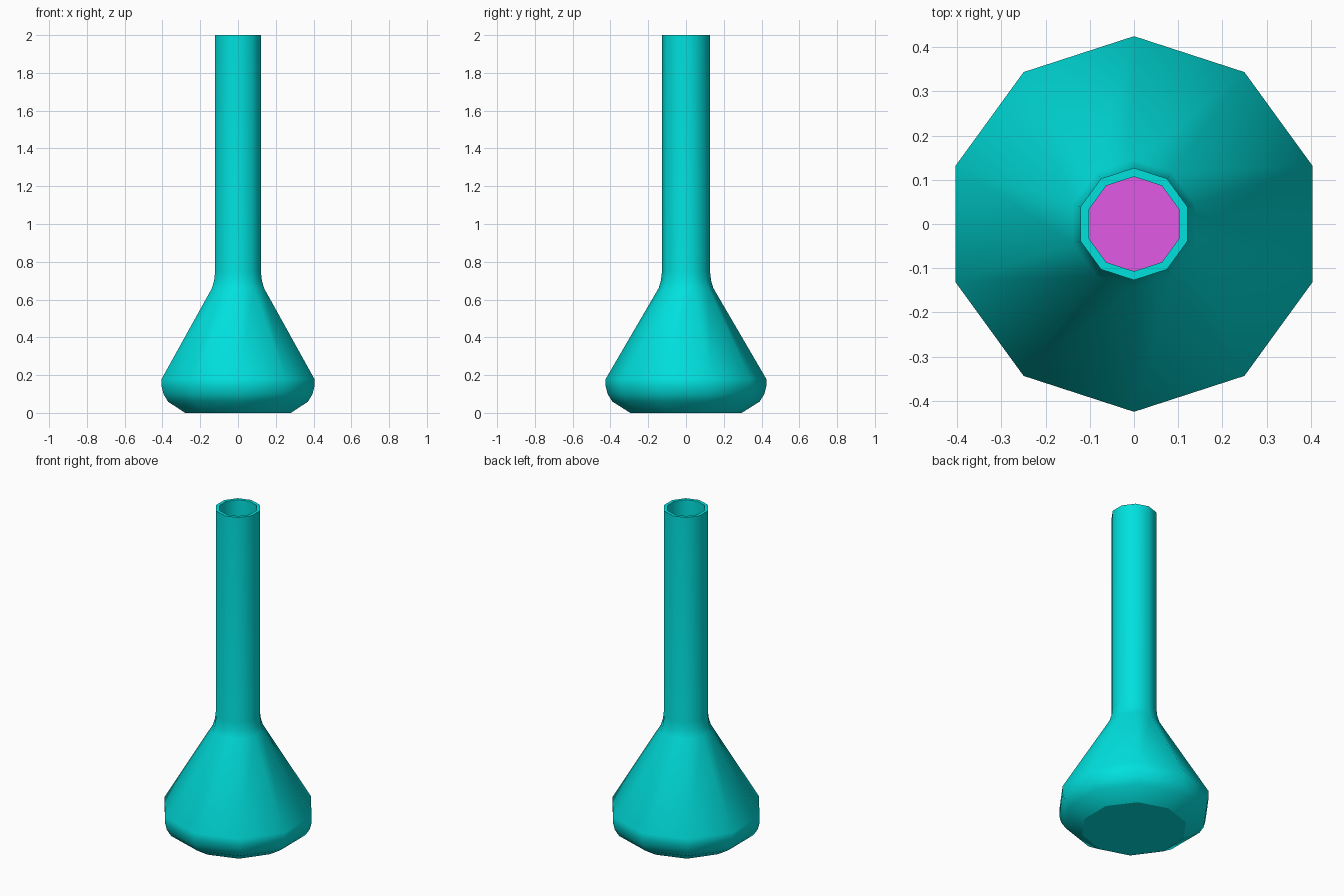
import bpy, bmesh, math

if "Cube" in bpy.data.objects:
    bpy.data.objects.remove(bpy.data.objects["Cube"])

SIDES = 10


def material(name, rgb):
    m = bpy.data.materials.new(name)
    m.diffuse_color = (*rgb, 1)
    m.use_nodes = True
    m.node_tree.nodes["Principled BSDF"].inputs["Base Color"].default_value = m.diffuse_color
    return m


def lathe(name, profile, mat, sharp_rings, cap_end):
    """Revolve (radius, z) points into a ten-sided body, closing the start and optionally the end."""
    bm = bmesh.new()
    rings = []
    for r, z in profile:
        rings.append([bm.verts.new((r * math.cos(math.pi / 2 + i * math.tau / SIDES),
                                    r * math.sin(math.pi / 2 + i * math.tau / SIDES), z))
                      for i in range(SIDES)])
    for a, b in zip(rings, rings[1:]):
        for i in range(SIDES):
            j = (i + 1) % SIDES
            bm.faces.new((a[i], a[j], b[j], b[i]))
    bm.faces.new(rings[0][::-1])
    if cap_end:
        bm.faces.new(rings[-1])
    for f in bm.faces:
        f.smooth = True
    # keep the base and rim edges crisp
    for k in sharp_rings:
        ring = rings[k]
        for i in range(SIDES):
            bm.edges.get((ring[i], ring[(i + 1) % SIDES])).smooth = False
    me = bpy.data.meshes.new(name)
    bm.to_mesh(me)
    bm.free()
    me.materials.append(mat)
    ob = bpy.data.objects.new(name, me)
    bpy.context.collection.objects.link(ob)
    return ob


glass = material("teal_glass", (0.0, 0.75, 0.73))
fluid = material("magenta_liquid", (0.75, 0.1, 0.78))

# Flask: outer wall up to the rim, then inner wall down to the inner floor
outer = [(0.295, 0), (0.39, 0.06), (0.415, 0.10), (0.425, 0.14), (0.425, 0.18),
         (0.145, 0.66), (0.133, 0.70), (0.127, 0.75), (0.127, 2.0)]
inner = [(0.107, 2.0), (0.107, 0.75), (0.113, 0.70), (0.125, 0.65),
         (0.403, 0.175), (0.403, 0.14), (0.393, 0.11), (0.375, 0.075), (0.29, 0.02)]
n = len(outer)
lathe("flask", outer + inner, glass, (0, n - 1, n, n + len(inner) - 1), True)

# Liquid filling the lower bulb
liquid = [(0.285, 0.024), (0.37, 0.079), (0.388, 0.112), (0.398, 0.14),
          (0.398, 0.173), (0.262, 0.405)]
lathe("liquid", liquid, fluid, (0, len(liquid) - 1), True)
